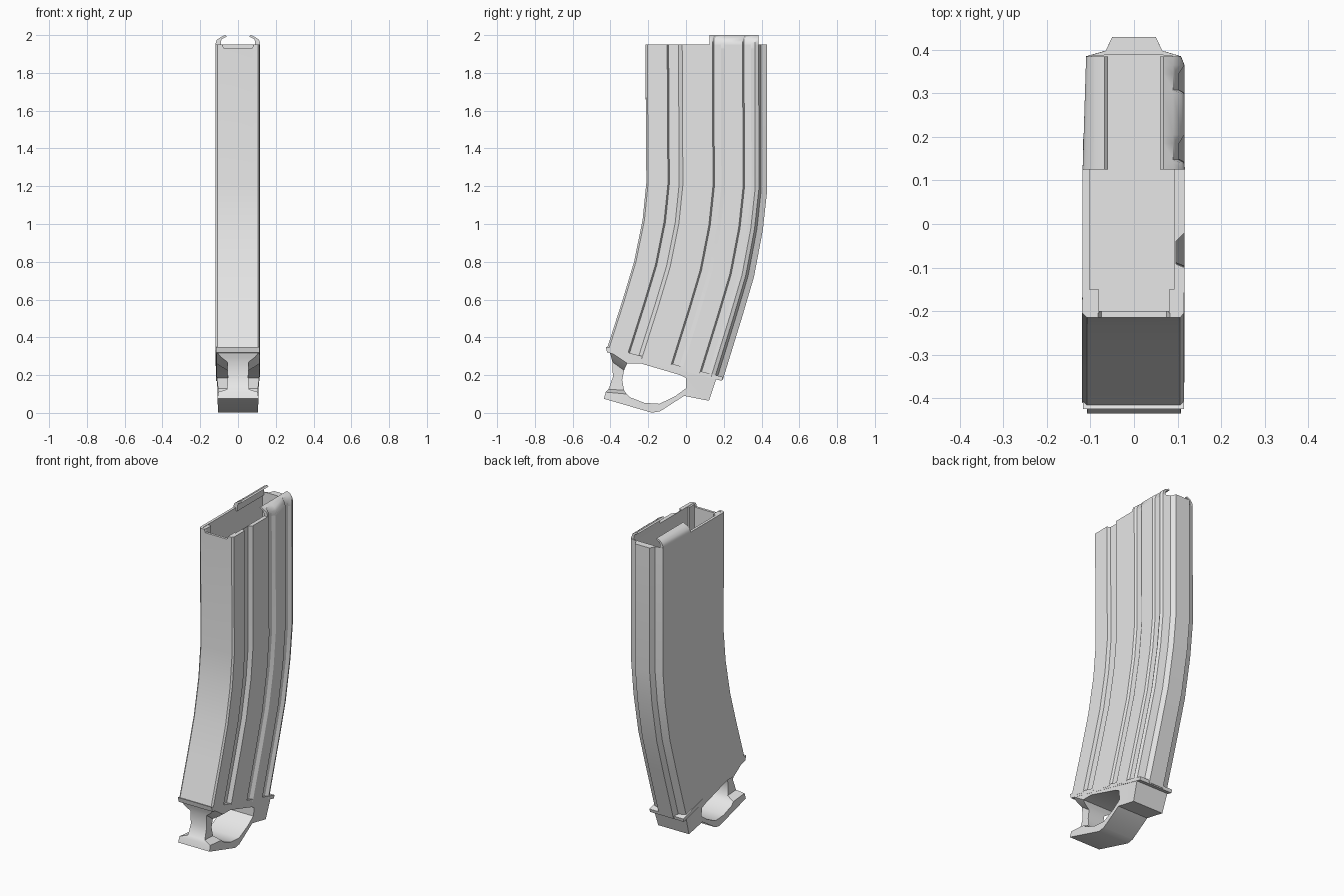
import bpy, bmesh, math
from mathutils import Vector

cube = bpy.data.objects.get("Cube")
if cube:
    bpy.data.objects.remove(cube, do_unlink=True)

metal = bpy.data.materials.new("light grey metal")
metal.use_nodes = True
metal.diffuse_color = (0.8, 0.8, 0.8, 1)
metal.node_tree.nodes["Principled BSDF"].inputs["Base Color"].default_value = (0.8, 0.8, 0.8, 1)


def finish(bm, name, angle=25):
    bmesh.ops.remove_doubles(bm, verts=bm.verts, dist=0.0005)
    bmesh.ops.recalc_face_normals(bm, faces=bm.faces)
    mesh = bpy.data.meshes.new(name)
    bm.to_mesh(mesh)
    bm.free()
    mesh.materials.append(metal)
    obj = bpy.data.objects.new(name, mesh)
    bpy.context.collection.objects.link(obj)
    bpy.ops.object.select_all(action='DESELECT')
    obj.select_set(True)
    bpy.context.view_layer.objects.active = obj
    bpy.ops.object.shade_smooth_by_angle(angle=math.radians(angle))
    return obj


def bridge(bm, a, b, closed=True):
    n = len(a)
    for i in range(n if closed else n - 1):
        j = (i + 1) % n
        bm.faces.new((a[i], a[j], b[j], b[i]))


def box(name, x0, x1, y0, y1, z0, z1):
    bm = bmesh.new()
    rings = [[bm.verts.new((x, y, z)) for x, y in ((x0, y0), (x1, y0), (x1, y1), (x0, y1))]
             for z in (z0, z1)]
    bridge(bm, *rings)
    for ring in rings:
        bm.faces.new(ring)
    return finish(bm, name)


# Front and back edge of the curved body, top to bottom, as (y, z)
FRONT = [(-.215, 1.95), (-.21, 1.22), (-.23, 1.02), (-.275, .80), (-.335, .60), (-.42, .335)]
BACK = [(.43, 1.95), (.43, 1.18), (.407, .97), (.36, .72), (.295, .50), (.195, .175)]
Y0, DEPTH = -.215, .645

# Grooved side: each groove has a steep front wall and a sloped back wall
grooved = [(.115, -.205)]
for start, end, floor in ((-.10, -.02, .096), (.14, .205, .103), (.30, .365, .103)):
    grooved += [(.116, start), (floor, start + .008), (floor, end - .02), (.116, end)]
grooved.append((.108, .385))
spine = [(.065, .398), (.05, .43), (-.05, .43), (-.065, .398)]
plain = [(-.11, .385), (-.118, .125), (-.119, -.205)]
front = [(-.108, Y0), (-.083, Y0), (-.075, Y0), (.075, Y0), (.083, Y0), (.106, Y0)]
section = grooved + spine + plain + front

# Hollow curved body
bm = bmesh.new()
rings = []
for k, (f, b) in enumerate(zip(FRONT, BACK)):
    f, b = Vector((0, *f)), Vector((0, *b))
    ring = []
    for x, y in section:
        p = f.lerp(b, (y - Y0) / DEPTH)
        p.x = x
        if k == 0 and y == Y0 and abs(x) < .08:
            p.z -= .02
        ring.append(bm.verts.new(p))
    rings.append(ring)
for a, b in zip(rings, rings[1:]):
    bridge(bm, a, b)
bm.faces.new(rings[-1])


def inner(z):
    return [bm.verts.new((max(-.102, min(.092, v.co.x)), max(-.2, min(.388, v.co.y)),
                          v.co.z if z is None else z)) for v in rings[0]]


rim, well = inner(None), inner(1.75)
bridge(bm, rings[0], rim)
bridge(bm, rim, well)
bm.faces.new(well)
finish(bm, "curved_body")

# Posts in the front corners of the opening
for side, name in ((1, "left"), (-1, "right")):
    box(name + "_corner_post", side * .08, side * .104, -.205, -.15, 1.75, 1.948)


# Feed lips curling inward over the back of the opening
def feed_lip(name, points, side):
    bm = bmesh.new()
    rows = []
    for x, y in points:
        x = abs(x)
        curl = [(x, 1.93), (x, 1.958), (x - .006, 1.975), (.09, 1.99), (.068, 2.0)]
        wall = [(.060, 1.992), (.086, 1.979), (.09, 1.968), (.092, 1.93)]
        rows.append([bm.verts.new((side * px, y, pz)) for px, pz in curl + wall])
    for a, b in zip(rows, rows[1:]):
        bridge(bm, a, b)
    bm.faces.new(rows[0])
    bm.faces.new(rows[-1])
    finish(bm, name, 35)


feed_lip("left_feed_lip", [(.117, .125)] + [p for p in grooved if p[1] > .125], 1)
feed_lip("right_feed_lip", plain[:2], -1)

# Thin tilted floor plate under the body
bm = bmesh.new()
plate = [(-.425, .35), (.195, .19), (.19, .17), (-.418, .32)]
sides = [[bm.verts.new((x, y, z)) for y, z in plate] for x in (-.117, .115)]
bridge(bm, *sides)
for s in sides:
    bm.faces.new(s)
finish(bm, "floor_plate")

# Pull loop: outer (y, z), inner (y, z), half width, going round the finger hole
loop = [
    ((-.405, .325), (-.31, .262), .114),
    ((-.396, .295), (-.32, .245), .09),
    ((-.39, .27), (-.328, .225), .056),
    ((-.387, .19), (-.338, .175), .054),
    ((-.41, .125), (-.328, .12), .058),
    ((-.425, .11), (-.315, .10), .106),
    ((-.435, .075), (-.295, .082), .108),
    ((-.18, .001), (-.22, .053), .106),
    ((-.138, .008), (-.14, .048), .106),
    ((-.01, .09), (-.055, .09), .106),
    ((.122, .064), (0, .13), .106),
    ((.16, .18), (0, .185), .112),
    ((-.03, .24), (-.03, .2), .114),
    ((-.2, .285), (-.24, .262), .114),
]
bm = bmesh.new()
rings = []
for outer, inside, w in loop:
    rings.append([bm.verts.new((x, *p)) for x, p in
                  ((-w, outer), (w, outer), (w, inside), (-w, inside))])
for i, ring in enumerate(rings):
    bridge(bm, ring, rings[(i + 1) % len(rings)])
finish(bm, "pull_loop", 30)
